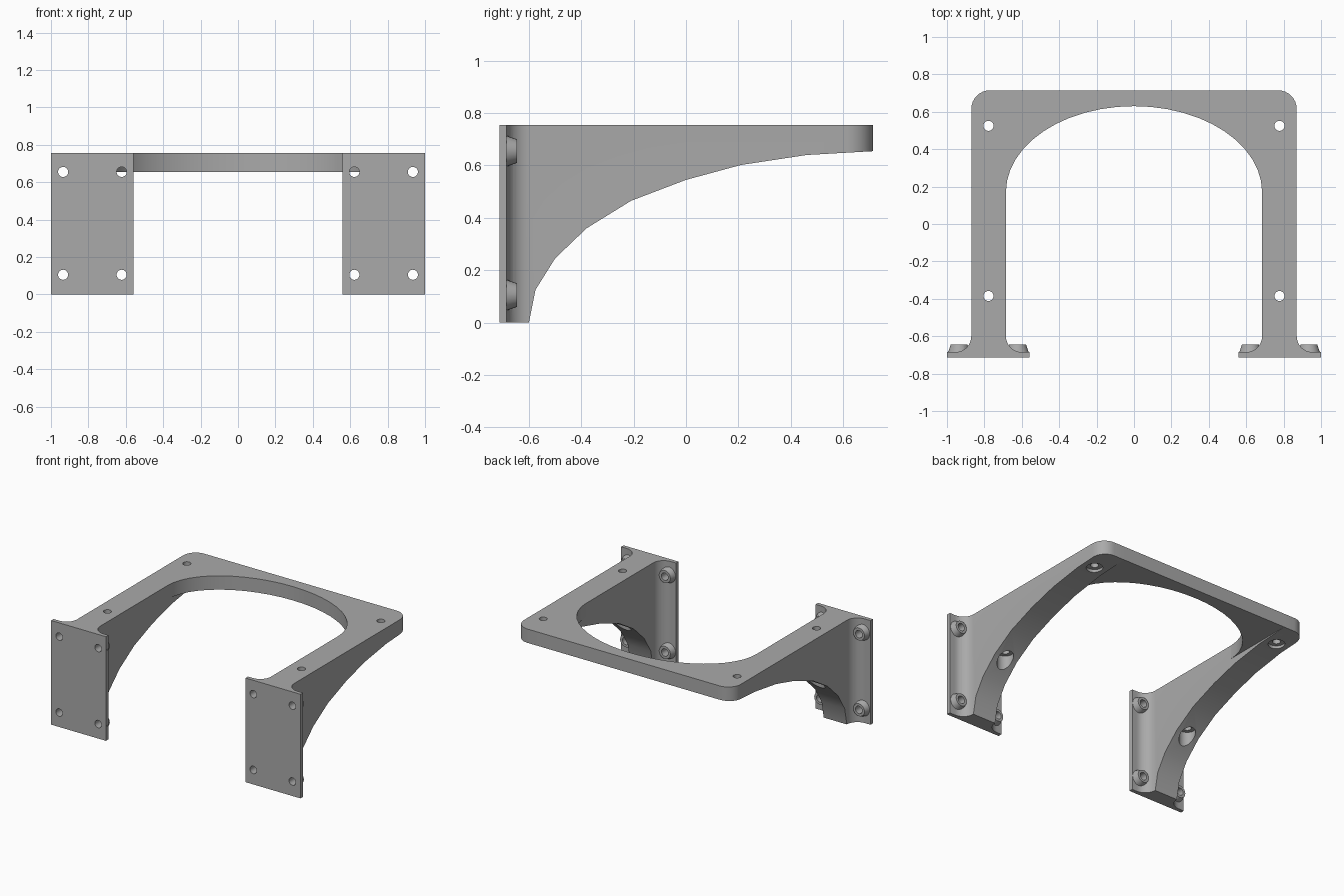
import bpy, bmesh, math
from mathutils import Matrix, Vector

cube = bpy.data.objects.get("Cube")
if cube:
    bpy.data.objects.remove(cube, do_unlink=True)

TOP, FRONT, BACK = 0.755, -0.713, 0.715
INNER, OUTER = 0.685, 0.87

grey = bpy.data.materials.new("plain grey")
grey.use_nodes = True
grey.diffuse_color = (0.4, 0.4, 0.4, 1)
grey.node_tree.nodes["Principled BSDF"].inputs["Base Color"].default_value = (0.4, 0.4, 0.4, 1)


def finish(name, bm):
    bmesh.ops.recalc_face_normals(bm, faces=bm.faces)
    mesh = bpy.data.meshes.new(name)
    bm.to_mesh(mesh)
    bm.free()
    mesh.materials.append(grey)
    obj = bpy.data.objects.new(name, mesh)
    bpy.context.collection.objects.link(obj)
    return obj


def prism(name, points, offset):
    """Extrude a closed outline of 3D points along an offset."""
    bm = bmesh.new()
    face = bm.faces.new([bm.verts.new(p) for p in points])
    ext = bmesh.ops.extrude_face_region(bm, geom=[face])
    verts = [v for v in ext["geom"] if isinstance(v, bmesh.types.BMVert)]
    bmesh.ops.translate(bm, verts=verts, vec=offset)
    return finish(name, bm)


def cone(name, base, tip, r1, r2, sides=24):
    base, tip = Vector(base), Vector(tip)
    axis = tip - base
    spin = axis.to_track_quat("Z", "Y").to_matrix().to_4x4()
    bm = bmesh.new()
    bmesh.ops.create_cone(bm, cap_ends=True, segments=sides, radius1=r1, radius2=r2,
                          depth=axis.length, matrix=Matrix.Translation((base + tip) / 2) @ spin)
    return finish(name, bm)


def arc(cx, cy, rx, ry, start, end, steps):
    return [(cx + rx * math.cos(math.radians(start + (end - start) * i / steps)),
             cy + ry * math.sin(math.radians(start + (end - start) * i / steps)))
            for i in range(steps + 1)]


def boolean(target, tool, operation):
    mod = target.modifiers.new("join", "BOOLEAN")
    mod.operation, mod.object, mod.solver = operation, tool, "EXACT"
    bpy.context.view_layer.objects.active = target
    bpy.ops.object.modifier_apply(modifier=mod.name)
    bpy.data.objects.remove(tool, do_unlink=True)


# Curved underside of the arms, as (y, z)
under = [(-0.6, 0), (-0.575, 0.125), (-0.5, 0.245), (-0.38, 0.36), (-0.21, 0.465),
         (0, 0.545), (0.21, 0.602), (0.46, 0.64), (0.72, 0.655)]


def build_arm(name, side):
    # Plan of arm with flange, concave fillets and rounded back corner
    plan = [(1, FRONT), (1, -0.685)]
    plan += arc(OUTER + 0.085, -0.6, 0.085, 0.085, 270, 180, 8)
    plan += arc(OUTER - 0.1, BACK - 0.1, 0.1, 0.1, 0, 90, 8)
    plan += [(INNER, BACK)]
    plan += arc(INNER - 0.085, -0.6, 0.085, 0.085, 0, -90, 8)
    plan += [(0.56, -0.685), (0.56, FRONT)]
    arm = prism(name, [(side * x, y, 0) for x, y in plan], (0, 0, TOP))

    # Sweep away the underside
    sweep = [(-0.6, -0.1)] + under + [(0.9, 0.66), (0.9, -0.1)]
    boolean(arm, prism("underside_cutter", [(-1.2, y, z) for y, z in sweep], (2.4, 0, 0)),
            "DIFFERENCE")

    # Raised screw seats behind the flange, with through holes
    for x in (0.622, 0.935):
        for z in (0.105, 0.655):
            boolean(arm, cone("seat", (side * x, -0.70, z), (side * x, -0.645, z), 0.064, 0.045),
                    "UNION")
            boolean(arm, cone("hole", (side * x, -0.8, z), (side * x, -0.5, z), 0.027, 0.027),
                    "DIFFERENCE")

    # Vertical holes with recesses from below
    for y, floor in ((-0.385, 0.41), (0.525, 0.662)):
        x = side * 0.778
        boolean(arm, cone("recess", (x, y, 0.1), (x, y, floor), 0.055, 0.055), "DIFFERENCE")
        boolean(arm, cone("hole", (x, y, 0.1), (x, y, 1), 0.027, 0.027), "DIFFERENCE")
    return arm


arms = [build_arm("left_arm", 1), build_arm("right_arm", -1)]

# Arched bridge between the arms
arch = arc(0, 0.17, INNER, 0.46, 0, 180, 24)
bridge_plan = arch + [(-INNER, BACK), (INNER, BACK)]
bridge = prism("arched_bridge", [(x, y, 0.655) for x, y in bridge_plan], (0, 0, TOP - 0.655))

for obj in arms + [bridge]:
    bpy.ops.object.select_all(action="DESELECT")
    obj.select_set(True)
    bpy.context.view_layer.objects.active = obj
    bpy.ops.object.shade_smooth_by_angle(angle=math.radians(25))
